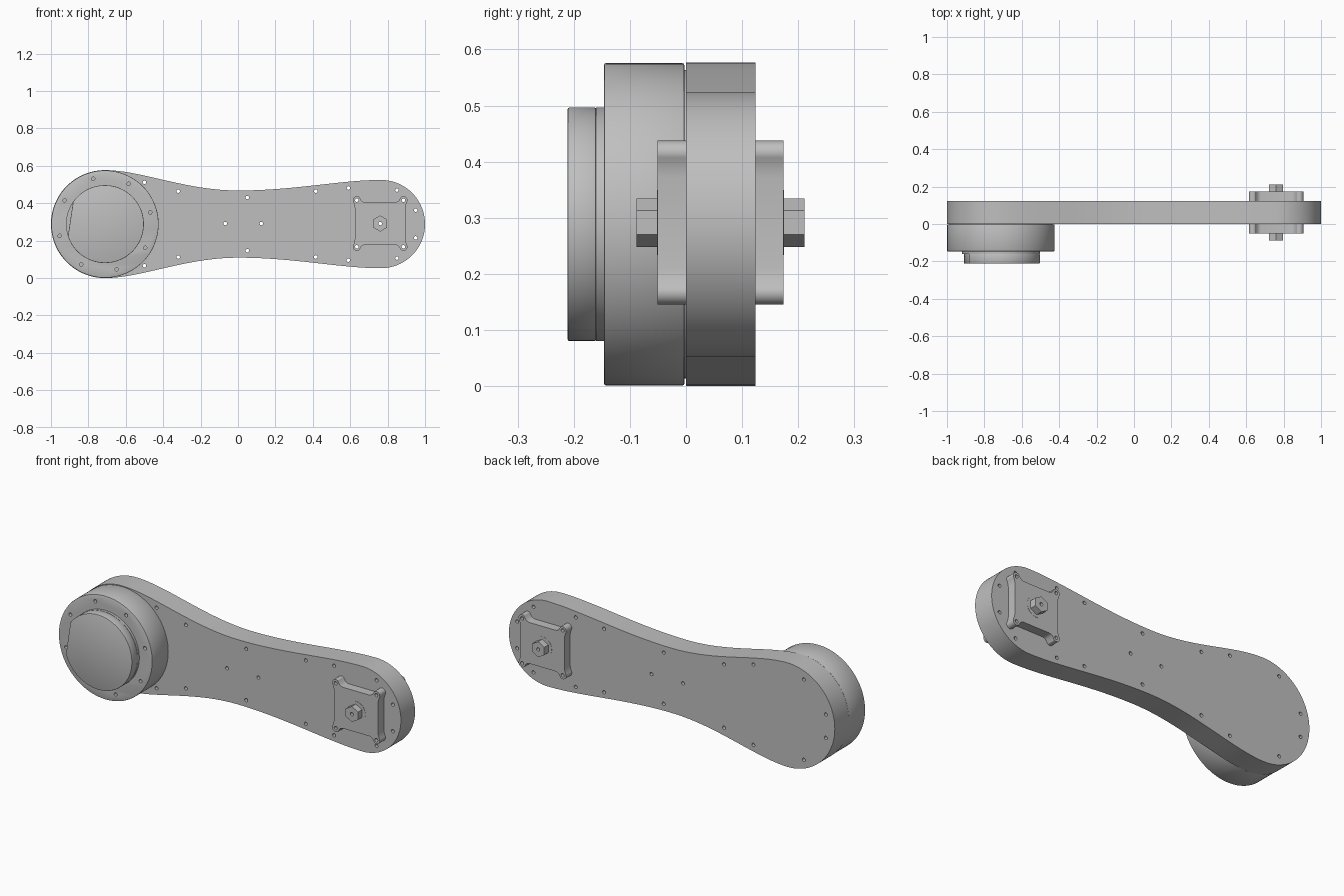
import bpy, bmesh, math
from mathutils import Vector
from mathutils.geometry import interpolate_bezier

cube = bpy.data.objects.get("Cube")
if cube:
    bpy.data.objects.remove(cube, do_unlink=True)

GREY = (0.52, 0.52, 0.52, 1)
metal = bpy.data.materials.new("plain grey metal")
metal.use_nodes = True
metal.diffuse_color = GREY
metal.node_tree.nodes["Principled BSDF"].inputs["Base Color"].default_value = GREY

MID = 0.2885                 # height of the centre line
BIG_X, BIG_R = -0.7115, 0.2885
TIP_X, TIP_R = 0.764, 0.236
HUB = (0.76, MID + 0.003)


def arc(cx, cz, r, start, end, n):
    """Points (x, z) along an arc, angles in degrees."""
    angles = [math.radians(start + (end - start) * i / n) for i in range(n + 1)]
    return [(cx + r * math.cos(a), cz + r * math.sin(a)) for a in angles]


def circle(cx, cz, r, n=96):
    return arc(cx, cz, r, 0, 360, n)[:-1]


def prisms(name, outlines, y0, y1):
    """Extrude one or more x-z outlines from y0 to y1."""
    bm = bmesh.new()
    for pts in outlines:
        face = bm.faces.new([bm.verts.new((x, y0, z)) for x, z in pts])
        out = bmesh.ops.extrude_face_region(bm, geom=[face])
        verts = [v for v in out["geom"] if isinstance(v, bmesh.types.BMVert)]
        bmesh.ops.translate(bm, verts=verts, vec=(0, y1 - y0, 0))
    bmesh.ops.recalc_face_normals(bm, faces=bm.faces)
    mesh = bpy.data.meshes.new(name)
    bm.to_mesh(mesh)
    bm.free()
    obj = bpy.data.objects.new(name, mesh)
    bpy.context.collection.objects.link(obj)
    mesh.materials.append(metal)
    return obj


def finish(obj, cutter=None, bevel=0):
    """Round the rims, drill the holes and shade smooth."""
    bpy.ops.object.select_all(action="DESELECT")
    obj.select_set(True)
    bpy.context.view_layer.objects.active = obj
    if bevel:
        mod = obj.modifiers.new("rim", "BEVEL")
        mod.width, mod.segments, mod.limit_method = bevel, 2, "ANGLE"
        bpy.ops.object.modifier_apply(modifier=mod.name)
    if cutter:
        mod = obj.modifiers.new("holes", "BOOLEAN")
        mod.operation, mod.solver, mod.object = "DIFFERENCE", "EXACT", cutter
        bpy.ops.object.modifier_apply(modifier=mod.name)
    bpy.ops.object.shade_smooth_by_angle(angle=math.radians(30))


# Arm outline: two round ends joined by a slim waist, mirrored about MID
def curve(*pts):
    return [(p.x, p.y) for p in interpolate_bezier(*[Vector(p) for p in pts], 24)]


top, waist, tip = MID + BIG_R, 0.468, MID + TIP_R
upper = curve((BIG_X, top), (-0.52, top), (-0.28, waist), (0, waist))
upper += curve((0, waist), (0.3, waist), (0.55, tip), (TIP_X, tip))[1:]
lower = [(x, 2 * MID - z) for x, z in reversed(upper)]
outline = (upper + arc(TIP_X, MID, TIP_R, 90, -90, 48)[1:-1]
           + lower + arc(BIG_X, MID, BIG_R, 270, 90, 64)[1:-1])

# Screw holes of the arm, as (x, distance from the centre line)
spots = [(-0.945, 0.065), (-0.81, 0.223), (-0.5, 0.223), (-0.32, 0.176),
         (0.05, 0.142), (0.416, 0.176), (0.59, 0.193), (0.85, 0.182), (0.95, 0.074)]
holes = [(x, MID + s * d) for x, d in spots for s in (1, -1)]
holes += [(-0.068, MID + 0.003), (0.125, MID + 0.003), HUB]
holes += [(HUB[0] + sx * 0.1245, HUB[1] + sz * 0.1245)
          for sx in (1, -1) for sz in (1, -1)]
arm_drill = prisms("arm_drill", [circle(x, z, 0.0095, 16) for x, z in holes], -0.3, 0.3)

# Frame between two cover plates
for name, y0, y1 in (("front_plate", 0, 0.008), ("arm_frame", 0.008, 0.116),
                     ("back_plate", 0.116, 0.124)):
    finish(prisms(name, [outline], y0, y1), arm_drill)

# Motor drum with a ring of blind screw holes
ring = arc(BIG_X, MID, 0.25, 14.5, 374.5, 8)[:-1]
drum_drill = prisms("drum_drill", [circle(x, z, 0.0095, 16) for x, z in ring], -0.2, -0.115)
finish(prisms("drum_neck", [circle(BIG_X, MID, 0.275)], -0.005, 0))
finish(prisms("drum", [circle(BIG_X, MID, 0.287)], -0.146, -0.003), drum_drill, 0.003)

# Drum cap: round base, body with one flat side
finish(prisms("cap_base", [circle(BIG_X, MID, 0.208)], -0.16, -0.146))
finish(prisms("cap", [arc(BIG_X, MID, 0.208, -162, 145, 80)], -0.211, -0.16), None, 0.003)

# Bearing brackets on both faces, with four lobed corners
quarter = ([(0.135, 0.08), (0.137, 0.095)] + arc(0.1245, 0.1245, 0.0215, -35, 125, 12)
           + [(0.1, 0.122), (0.09, 0.116), (0.08, 0.114)])
half = quarter + [(-x, z) for x, z in reversed(quarter)]
shape = half + [(x, -z) for x, z in reversed(half)]
shape = [(HUB[0] + x, HUB[1] + z) for x, z in shape]
for side, y0, y1, rim0, rim1 in (("front", -0.051, 0, -0.052, -0.05),
                                 ("back", 0.124, 0.174, 0.173, 0.175)):
    finish(prisms(side + "_bracket", [shape], y0, y1), arm_drill)
    finish(prisms(side + "_bearing", [circle(*HUB, 0.058, 48)], rim0, rim1), arm_drill)

# Hexagonal shaft with a bore
finish(prisms("hex_shaft", [arc(*HUB, 0.0432, 30, 330, 5)], -0.088, 0.211), arm_drill)

for drill in (arm_drill, drum_drill):
    bpy.data.objects.remove(drill, do_unlink=True)
